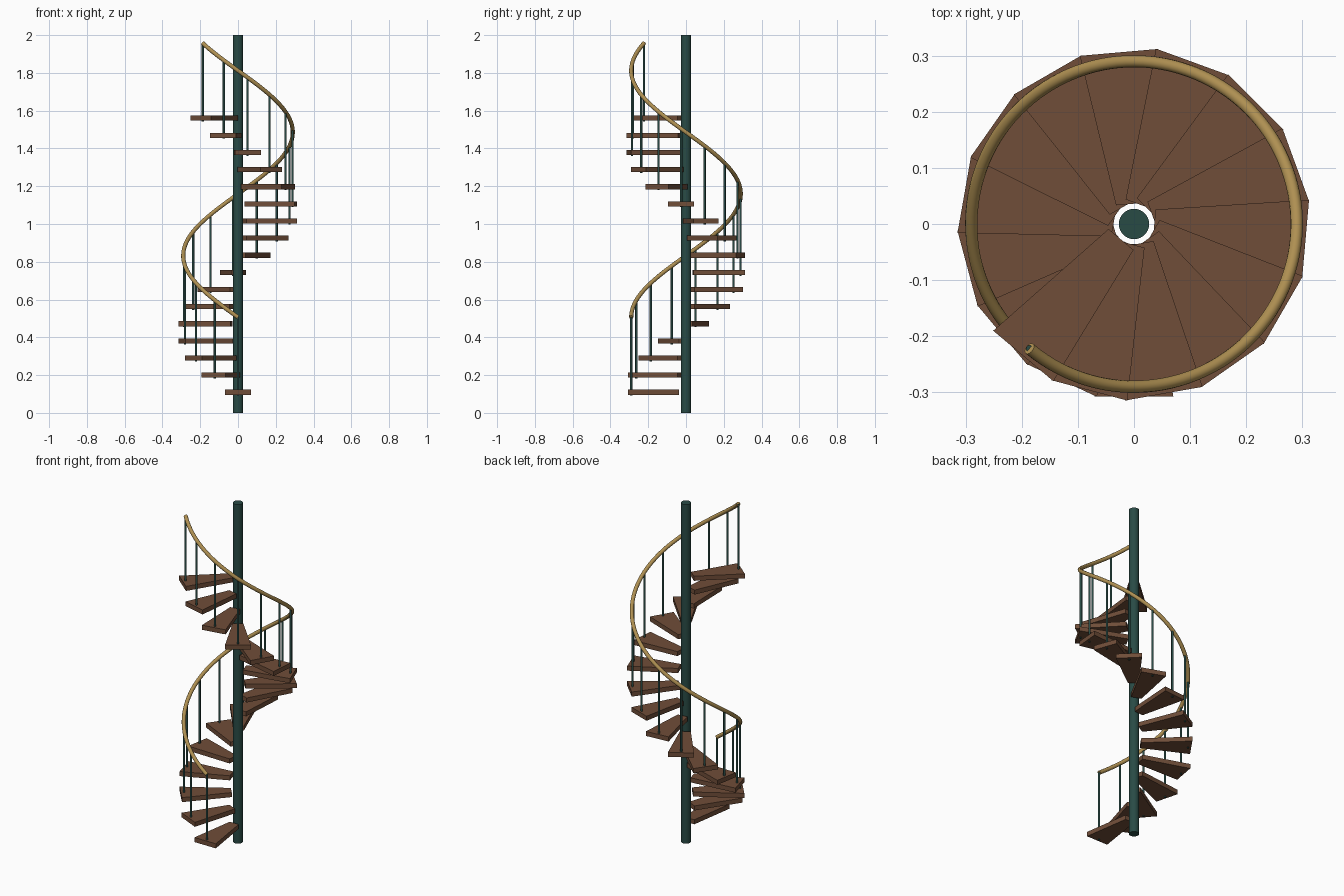
import bpy, bmesh
from math import radians, cos, sin
from mathutils import Matrix

if "Cube" in bpy.data.objects:
    bpy.data.objects.remove(bpy.data.objects["Cube"])

STEPS = 17
TURN = radians(-25)       # clockwise climb per step
RISE = 0.0907
START = radians(-90)
RAIL_R = 0.29


def material(name, rgb):
    m = bpy.data.materials.new(name)
    m.diffuse_color = (*rgb, 1)
    m.use_nodes = True
    m.node_tree.nodes["Principled BSDF"].inputs["Base Color"].default_value = m.diffuse_color
    return m


teal = material("teal_metal", (0.022, 0.07, 0.06))
wood = material("brown_wood", (0.16, 0.075, 0.04))
brass = material("brass", (0.43, 0.28, 0.085))


def cylinder(name, radius, z0, z1, x, y, sides, mat):
    bpy.ops.mesh.primitive_cylinder_add(vertices=sides, radius=radius, depth=z1 - z0,
                                        location=(x, y, (z0 + z1) / 2))
    ob = bpy.context.object
    ob.name = name
    ob.data.materials.append(mat)
    bpy.ops.object.shade_smooth_by_angle(angle=radians(40))
    return ob


# One wedge-shaped tread, pointing along +x, shared by all steps
tread_mesh = bpy.data.meshes.new("tread")
bm = bmesh.new()
outline = [(0.036, -0.029), (0.307, -0.07), (0.307, 0.07), (0.036, 0.029)]
face = bm.faces.new([bm.verts.new((x, y, -0.0135)) for x, y in outline])
top = bmesh.ops.extrude_face_region(bm, geom=[face])
bmesh.ops.translate(bm, vec=(0, 0, 0.027),
                    verts=[v for v in top["geom"] if isinstance(v, bmesh.types.BMVert)])
bmesh.ops.recalc_face_normals(bm, faces=bm.faces)
bm.to_mesh(tread_mesh)
bm.free()
tread_mesh.materials.append(wood)

# Central pole
cylinder("central_pole", 0.027, 0, 2, 0, 0, 32, teal)

# Treads and balusters
for i in range(STEPS):
    a = START + i * TURN
    z = 0.109 + i * RISE
    tread = bpy.data.objects.new(f"tread_{i + 1}", tread_mesh)
    tread.matrix_world = Matrix.Translation((0, 0, z)) @ Matrix.Rotation(a, 4, 'Z')
    bpy.context.collection.objects.link(tread)
    cylinder(f"baluster_{i + 1}", 0.006, z - 0.018, z + 0.397,
             RAIL_R * cos(a), RAIL_R * sin(a), 12, teal)

# Helical handrail
curve = bpy.data.curves.new("handrail", 'CURVE')
curve.dimensions = '3D'
curve.bevel_depth = 0.011
curve.bevel_resolution = 4
curve.use_fill_caps = True
spline = curve.splines.new('POLY')
count = (STEPS - 1) * 8
spline.points.add(count)
for k, p in enumerate(spline.points):
    s = k / 8
    a = START + s * TURN
    p.co = (RAIL_R * cos(a), RAIL_R * sin(a), 0.506 + s * RISE, 1)
rail = bpy.data.objects.new("handrail", curve)
bpy.context.collection.objects.link(rail)
curve.materials.append(brass)
bpy.ops.object.select_all(action='DESELECT')
rail.select_set(True)
bpy.context.view_layer.objects.active = rail
bpy.ops.object.convert(target='MESH')
bpy.ops.object.shade_smooth_by_angle(angle=radians(40))
